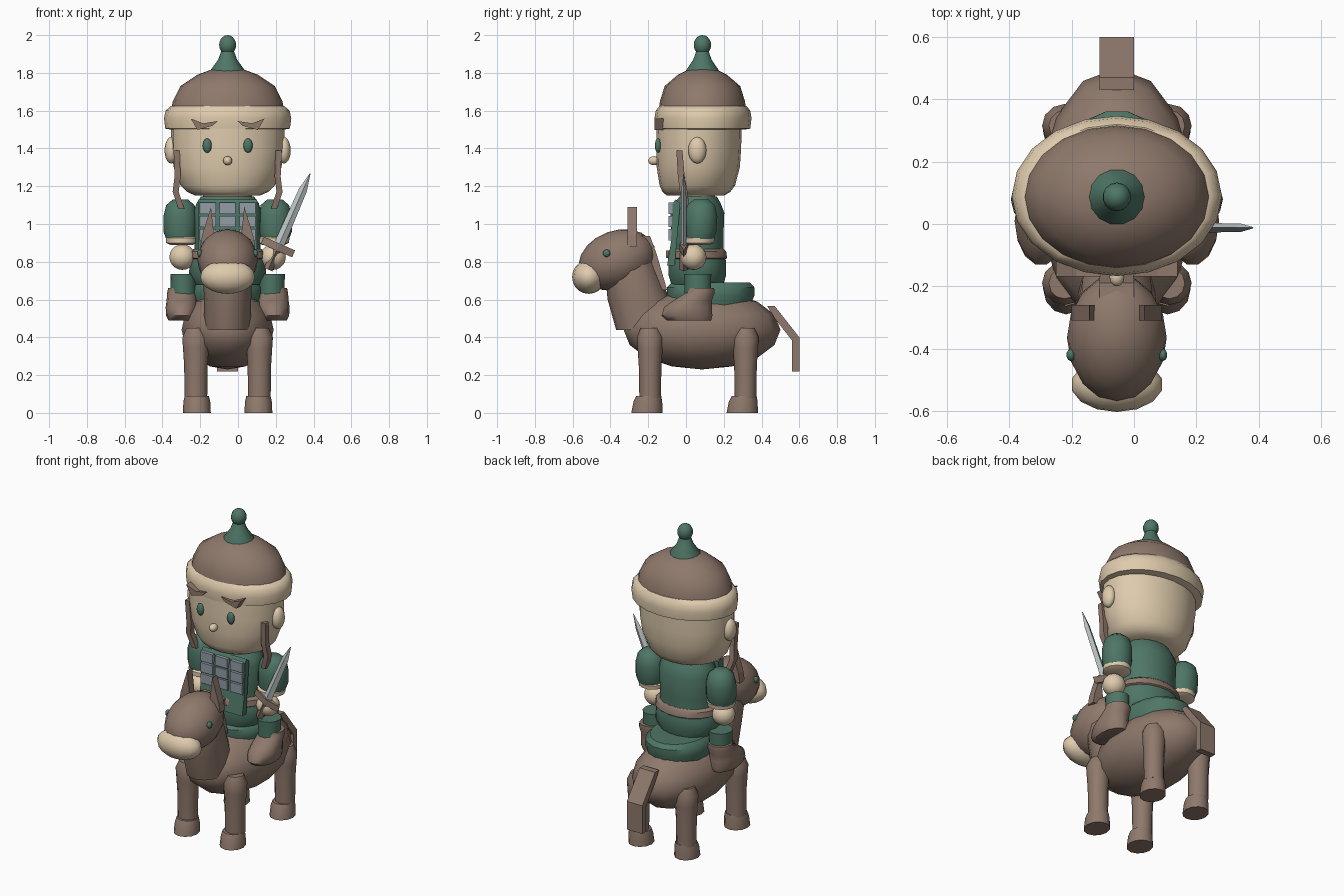
import bpy, bmesh, math
from mathutils import Vector, Matrix

CX = -0.055  # symmetry axis of rider and mount


def material(name, rgb):
    m = bpy.data.materials.new(name)
    lin = [c / 12.92 if c <= 0.04045 else ((c + 0.055) / 1.055) ** 2.4 for c in (v / 255 for v in rgb)]
    m.diffuse_color = (*lin, 1)
    return m


BROWN = material("brown", (143, 121, 108))
CREAM = material("cream", (223, 203, 173))
GREEN = material("green", (78, 118, 102))
GREY = material("armour grey", (146, 158, 165))
STEEL = material("blade steel", (190, 199, 198))


def finish(name, bm, mat, angle=40):
    bmesh.ops.recalc_face_normals(bm, faces=bm.faces)
    me = bpy.data.meshes.new(name)
    bm.to_mesh(me)
    bm.free()
    me.materials.append(mat)
    ob = bpy.data.objects.new(name, me)
    bpy.context.collection.objects.link(ob)
    if angle:
        bpy.ops.object.select_all(action='DESELECT')
        ob.select_set(True)
        bpy.context.view_layer.objects.active = ob
        bpy.ops.object.shade_smooth_by_angle(angle=math.radians(angle))
    return ob


def ball(name, loc, radii, mat, seg=16, rings=10, pitch=0):
    bm = bmesh.new()
    bmesh.ops.create_uvsphere(bm, u_segments=seg, v_segments=rings, radius=1)
    bm.transform(Matrix.Translation(loc) @ Matrix.Rotation(math.radians(pitch), 4, 'X')
                 @ Matrix.Diagonal((*radii, 1)))
    return finish(name, bm, mat, 50)


def skin(name, rings, mat, angle=40):
    """Join rings of points into a closed surface."""
    bm = bmesh.new()
    vs = [[bm.verts.new(p) for p in r] for r in rings]
    n = len(vs[0])
    for a, b in zip(vs, vs[1:]):
        for i in range(n):
            bm.faces.new((a[i], a[(i + 1) % n], b[(i + 1) % n], b[i]))
    bm.faces.new(vs[0])
    bm.faces.new(vs[-1])
    return finish(name, bm, mat, angle)


def loft(name, x, sections, mat, seg=16, angle=40):
    """Stack ellipses given as (z, y, rx, ry)."""
    rings = [[(x + rx * math.cos(t), y + ry * math.sin(t), z)
              for t in (2 * math.pi * i / seg for i in range(seg))] for z, y, rx, ry in sections]
    return skin(name, rings, mat, angle)


def slab_x(name, x, half, yz, mat):
    """Extrude a side outline across x."""
    return skin(name, [[(x + d, y, z) for y, z in yz] for d in (-half, half)], mat, 0)


def slab_y(name, xz, y0, y1, mat):
    """Extrude a front outline along y."""
    return skin(name, [[(x, y, z) for x, z in xz] for y in (y0, y1)], mat, 0)


# Horse: barrel, neck, head, muzzle
ball("horse_body", (CX, .085, .44), (.25, .415, .21), BROWN, 14, 8)
loft("horse_neck", CX, [(.44, -.21, .125, .16), (.6, -.25, .125, .165), (.75, -.29, .13, .14),
                        (.88, -.31, .1, .11)], BROWN, 12)
ball("horse_head", (CX, -.365, .81), (.16, .21, .155), BROWN, 16, 10, 20)
ball("horse_muzzle", (CX, -.515, .72), (.148, .088, .09), CREAM, 14, 10)
# Mane and tail strips
slab_x("mane", CX, .055, [(-.24, .94), (-.19, .935), (-.155, .84), (-.10, .65), (-.2, .65)], BROWN)
slab_x("tail", CX, .055, [(.43, .565), (.47, .565), (.6, .4), (.6, .22), (.56, .22), (.56, .385), (.47, .5)], BROWN)
# Saddle
loft("saddle", CX, [(.56, .13, .18, .21), (.62, .13, .195, .235), (.665, .13, .19, .235), (.69, .13, .165, .21)], GREEN, 18)

# Rider torso, skirt, belt, collar
loft("tunic", CX, [(.86, .06, .175, .14), (.93, .06, .175, .14), (1.06, .06, .18, .145),
                   (1.11, .06, .165, .125), (1.145, .065, .14, .1)], GREEN, 18)
loft("skirt", CX, [(.68, .06, .17, .14), (.73, .06, .205, .155), (.8, .06, .2, .155), (.87, .06, .175, .14)], GREEN, 18)
loft("belt", CX, [(.81, .06, .19, .148), (.82, .06, .205, .16), (.855, .06, .2, .155), (.868, .06, .18, .142)], BROWN, 18)
loft("collar", CX, [(1.12, .065, .13, .09), (1.16, .065, .13, .09)], CREAM, 18)
# Chest panel with a grid of plates
slab_x("chest_panel", CX, .155, [(-.07, 1.11), (-.055, 1.13), (-.03, 1.11), (-.06, .78), (-.1, .78), (-.08, .9)], GREEN)
for r in range(3):
    for c in (-1, 0, 1):
        x, z = CX + c * .105, 1.083 - r * .07
        slab_y("armour_plate", [(x - .043, z - .03), (x + .043, z - .03), (x + .043, z + .03), (x - .043, z + .03)],
               -.092, -.07, GREY)
slab_y("buckle", [(CX - .03, .82), (CX + .03, .82), (CX + .03, .86), (CX - .03, .86)], -.105, -.085, BROWN)

# Head
loft("head", CX, [(1.15, .05, .17, .15), (1.17, .055, .215, .18), (1.205, .06, .25, .2), (1.3, .065, .285, .22),
                  (1.4, .067, .3, .225), (1.56, .07, .3, .225)], CREAM, 20, 50)
ball("nose", (CX, -.17, 1.335), (.024, .03, .024), CREAM, 12, 8)
# Hat: fur band, crown, spike, bobble
loft("hat_band", CX, [(1.5, .09, .30, .22), (1.505, .09, .33, .25), (1.56, .09, .337, .257),
                      (1.6, .09, .328, .25), (1.625, .09, .30, .23)], CREAM, 20, 50)
loft("hat_crown", CX, [(1.6, .087, .3, .232), (1.65, .087, .29, .225), (1.73, .087, .25, .2),
                       (1.79, .087, .16, .13), (1.82, .087, .08, .07)], BROWN, 20, 50)
loft("hat_spike", CX, [(1.795, .087, .097, .092), (1.815, .087, .09, .088), (1.87, .087, .05, .05),
                       (1.93, .087, .028, .028)], GREEN, 14)
ball("hat_bobble", (CX, .087, 1.948), (.046, .046, .052), GREEN, 14, 10)

# Everything that comes in pairs
for s, side in ((-1, "left"), (1, "right")):
    def X(d):
        return CX + s * d
    # Horse legs with hooves
    for end, y in (("front", -.19), ("rear", .315)):
        loft(f"{end}_{side}_leg", X(.168), [(.08, y, .06, .057), (.25, y, .062, .06), (.34, y, .068, .066),
                                            (.4, y, .072, .07), (.45, y, .05, .05)], BROWN, 12)
        loft(f"{end}_{side}_hoof", X(.163), [(0, y - .017, .074, .083), (.06, y - .012, .071, .076),
                                             (.09, y - .007, .064, .066)], BROWN, 12)
    # Horse eye and ear
    ball(f"horse_{side}_eye", (X(.147), -.42, .845), (.015, .02, .02), GREEN, 10, 8)
    slab_y(f"horse_{side}_ear", [(X(.145), .88), (X(.135), .94), (X(.088), 1.09), (X(.072), .94), (X(.075), .88)],
           -.31, -.26, BROWN)
    # Sleeve, cuff, hand
    loft(f"{side}_sleeve", X(.25), [(.92, .075, .075, .075), (.96, .078, .09, .085), (1.04, .08, .09, .088),
                                    (1.1, .08, .075, .075), (1.13, .08, .04, .04)], GREEN, 14, 50)
    loft(f"{side}_cuff", X(.243), [(.89, .068, .06, .06), (.9, .068, .082, .082), (.925, .07, .084, .084),
                                   (.94, .07, .06, .06)], CREAM, 14)
    ball(f"{side}_hand", (X(.24), .04, .825), (.07, .068, .068), CREAM, 14, 10)
    # Leg, boot shaft, boot foot
    loft(f"{side}_thigh", X(.235), [(.62, .062, .066, .07), (.735, .062, .068, .074)], GREEN, 14)
    loft(f"{side}_boot", X(.243), [(.49, .015, .07, .12), (.515, .005, .083, .138), (.56, .01, .085, .13),
                                   (.595, .035, .08, .105), (.635, .075, .077, .078), (.66, .078, .072, .073)], BROWN, 14, 50)
    # Eye, ear, brow
    ball(f"{side}_eye", (X(.108), -.148, 1.415), (.024, .017, .038), GREEN, 12, 10)
    ball(f"{side}_ear", (X(.298), .06, 1.39), (.036, .048, .07), CREAM, 12, 10)
    slab_y(f"{side}_brow", [(X(.195), 1.558), (X(.13), 1.533), (X(.052), 1.545), (X(.08), 1.52), (X(.16), 1.498)],
           -.168, -.1, BROWN)
    # Hanging hat tie
    tie = []
    for z, d, y, w in ((1.39, .27, -.035, .016), (1.25, .265, -.025, .018), (1.17, .275, -.012, .02), (1.08, .245, .0, .018)):
        tie.append([(X(d + a * .016), y + b * w, z) for a, b in ((-1, -1), (1, -1), (1, 1), (-1, 1))])
    skin(f"{side}_hat_tie", tie, BROWN, 0)

# Sword: diamond-section blade, guard and grip, leaning outward
along = Vector((.4, 0, .916))
across = Vector((.916, 0, -.4))
deep = Vector((0, 1, 0))
base = Vector((.212, -.012, .878))


def sword_part(name, stations, mat):
    skin(name, [[base + along * a + across * w, base + along * a + deep * t,
                 base + along * a - across * w, base + along * a - deep * t] for a, w, t in stations], mat, 0)


sword_part("blade", [(0, .028, .016), (.33, .022, .013), (.425, .002, .002)], STEEL)
sword_part("grip", [(-.13, .024, .024), (0, .02, .02)], BROWN)
sword_part("guard", [(-.02, .09, .022), (.02, .09, .022)], BROWN)
